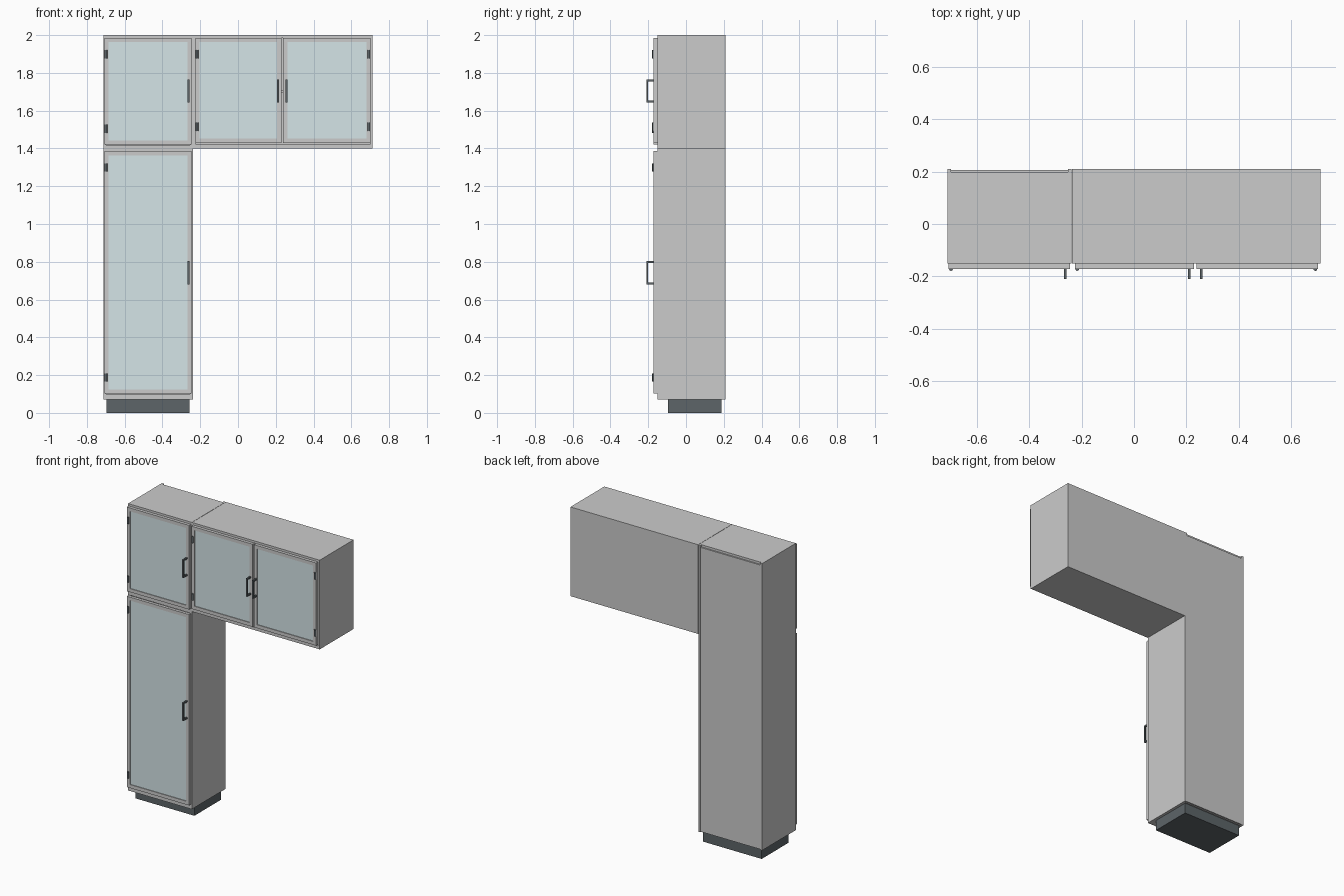
import bpy, bmesh
from mathutils import Matrix, Vector

if "Cube" in bpy.data.objects:
    bpy.data.objects.remove(bpy.data.objects["Cube"])


def material(name, rgb):
    m = bpy.data.materials.new(name)
    m.diffuse_color = (*rgb, 1)
    m.use_nodes = True
    m.node_tree.nodes["Principled BSDF"].inputs["Base Color"].default_value = m.diffuse_color
    return m


GLASS = material("pale_glass", (0.66, 0.78, 0.80))
DARK = material("dark_metal", (0.11, 0.13, 0.14))


def add_box(bm, x0, x1, y0, y1, z0, z1):
    c = Vector(((x0 + x1) / 2, (y0 + y1) / 2, (z0 + z1) / 2))
    s = Matrix.Diagonal((x1 - x0, y1 - y0, z1 - z0, 1))
    bmesh.ops.create_cube(bm, size=1, matrix=Matrix.Translation(c) @ s)


def finish(name, bm, mat=None):
    me = bpy.data.meshes.new(name)
    bm.to_mesh(me)
    bm.free()
    ob = bpy.data.objects.new(name, me)
    bpy.context.collection.objects.link(ob)
    if mat:
        me.materials.append(mat)
    return ob


def boxes(name, dims, mat=None):
    bm = bmesh.new()
    for d in dims:
        add_box(bm, *d)
    return finish(name, bm, mat)


FRONT, BACK, T = -0.15, 0.21, 0.014


def hinge(name, x, z):
    bm = bmesh.new()
    bmesh.ops.create_cone(bm, cap_ends=True, segments=16, radius1=0.007, radius2=0.007,
                          depth=0.044, matrix=Matrix.Translation((x, -0.172, z)))
    finish(name, bm, DARK)
    bpy.ops.object.select_all(action='DESELECT')
    ob = bpy.data.objects[name]
    ob.select_set(True)
    bpy.context.view_layer.objects.active = ob
    bpy.ops.object.shade_smooth_by_angle()


def door(name, x0, x1, z0, z1, hinge_left, handle_z):
    f, y0, y1 = 0.023, -0.171, -0.151
    # frame: two stiles and two rails
    boxes(name + "_frame", [(x0, x0 + f, y0, y1, z0, z1), (x1 - f, x1, y0, y1, z0, z1),
                            (x0 + f, x1 - f, y0, y1, z0, z0 + f),
                            (x0 + f, x1 - f, y0, y1, z1 - f, z1)])
    # recessed pane
    boxes(name + "_glass", [(x0 + f, x1 - f, y0 + 0.005, y1 - 0.005, z0 + f, z1 - f)], GLASS)
    # bow handle on the opening side
    hx = x1 - 0.018 if hinge_left else x0 + 0.018
    a, b = handle_z - 0.061, handle_z + 0.061
    w, h = 0.005, 0.01
    boxes(name + "_handle", [(hx - w, hx + w, -0.21, -0.201, a, b),
                             (hx - w, hx + w, -0.201, y0, a, a + h),
                             (hx - w, hx + w, -0.201, y0, b - h, b)], DARK)
    # hinge barrels
    px = x0 + 0.009 if hinge_left else x1 - 0.009
    for i, z in enumerate((z0 + 0.085, z1 - 0.087)):
        hinge(f"{name}_hinge_{i}", px, z)


# tall cabinet carcass
TL, TR = -0.713, -0.239
boxes("tall_cabinet_sides", [(TL, TL + T, FRONT, BACK, 0.07, 2),
                             (TR - T, TR, FRONT, BACK, 0.07, 2)])
il, ir = TL + T, TR - T
boxes("tall_cabinet_panels", [(il, ir, FRONT, 0.198, z0, z1) for z0, z1 in
                              ((0.07, 0.1), (1.387, 1.417), (1.985, 2))])
boxes("tall_cabinet_back", [(il, ir, 0.198, 0.207, 0.073, 1.985)])
boxes("tall_cabinet_shelves", [(il, ir, -0.13, 0.198, z, z + 0.012)
                               for z in (0.42, 0.74, 1.06, 1.694)])

# wall cabinet carcass
WL, WR = -0.237, 0.713
boxes("wall_cabinet_carcass", [(WL, WL + T, FRONT, BACK, 1.4, 2),
                               (WR - T, WR, FRONT, BACK, 1.4, 2),
                               (WL + T, WR - T, FRONT, BACK, 1.4, 1.42),
                               (WL + T, WR - T, FRONT, BACK, 1.985, 2),
                               (WL + T, WR - T, 0.2, BACK, 1.42, 1.985)])
boxes("wall_cabinet_shelf", [(WL + T, WR - T, -0.13, 0.2, 1.694, 1.706)])

# plinth
boxes("plinth", [(-0.695, -0.258, -0.095, 0.188, 0, 0.07)], DARK)

# glazed doors
door("tall_lower_door", -0.708, -0.245, 0.102, 1.386, True, 0.742)
door("tall_upper_door", -0.708, -0.245, 1.42, 1.986, True, 1.704)
door("wall_left_door", -0.226, 0.229, 1.43, 1.986, True, 1.704)
door("wall_right_door", 0.239, 0.702, 1.43, 1.986, False, 1.704)
